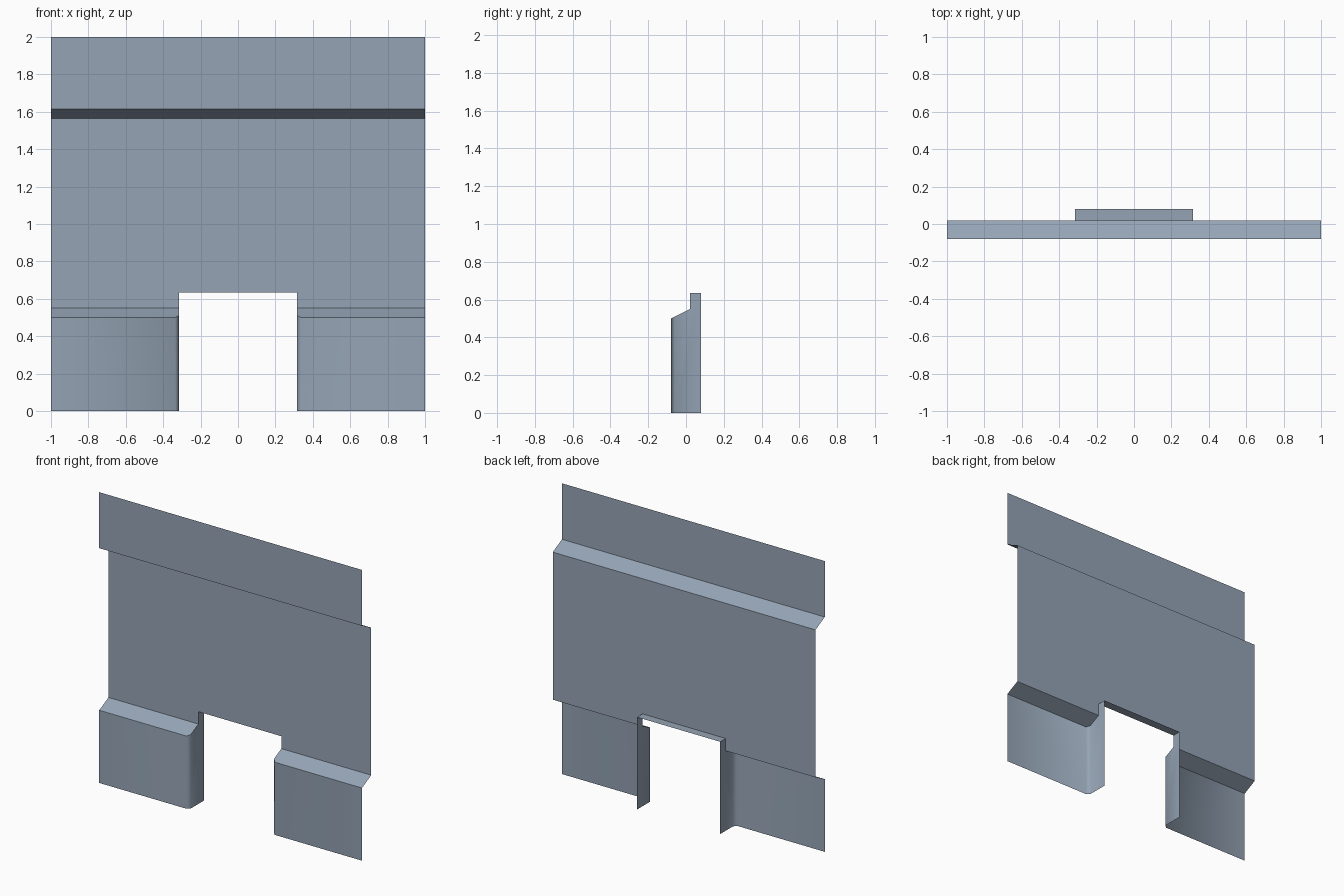
import bpy, bmesh, math

if "Cube" in bpy.data.objects:
    bpy.data.objects.remove(bpy.data.objects["Cube"])

IN, CH = 0.316, 0.02            # half width of the opening, corner chamfer
FRONT, MID, BACK = -0.08, 0.02, 0.08
TOP = 0.635                     # top of the opening

mat = bpy.data.materials.new("blue_grey")
mat.diffuse_color = (0.30, 0.37, 0.46, 1)
mat.use_nodes = True
mat.node_tree.nodes["Principled BSDF"].inputs["Base Color"].default_value = mat.diffuse_color

bm = bmesh.new()


def face(*pts):
    bm.faces.new([bm.verts.new(p) for p in pts])


def strip(x, lower, upper):
    """Front-facing band from x to the outer edge between two (y, z) rows."""
    (y0, z0), (y1, z1) = lower, upper
    face((x, y0, z0), (1, y0, z0), (1, y1, z1), (x, y1, z1))


# Right half: top band, sloped step, recessed middle panel
strip(0, (FRONT, 1.615), (FRONT, 2))
strip(0, (MID, 1.565), (FRONT, 1.615))
face((0, MID, TOP), (IN, MID, TOP), (1, MID, TOP), (1, MID, 1.565), (0, MID, 1.565))
strip(IN, (MID, 0.55), (MID, TOP))

# Sloped ledge with clipped corner
face((IN + CH, FRONT, 0.5), (1, FRONT, 0.5), (1, MID, 0.55),
     (IN, MID, 0.55), (IN, FRONT + CH, 0.51))

# Lower panel and its chamfer beside the opening
strip(IN + CH, (FRONT, 0), (FRONT, 0.5))
face((IN, FRONT + CH, 0), (IN + CH, FRONT, 0), (IN + CH, FRONT, 0.5), (IN, FRONT + CH, 0.51))

# Jamb and lintel of the opening
face((IN, BACK, 0), (IN, FRONT + CH, 0), (IN, FRONT + CH, 0.51),
     (IN, MID, 0.55), (IN, MID, TOP), (IN, BACK, TOP))
face((0, BACK, TOP), (IN, BACK, TOP), (IN, MID, TOP), (0, MID, TOP))

bmesh.ops.remove_doubles(bm, verts=bm.verts, dist=0.0005)
mesh = bpy.data.meshes.new("wall_panel")
bm.to_mesh(mesh)
bm.free()
mesh.materials.append(mat)

wall = bpy.data.objects.new("wall_panel", mesh)
bpy.context.collection.objects.link(wall)
bpy.context.view_layer.objects.active = wall
wall.select_set(True)
bpy.ops.object.shade_smooth_by_angle(angle=math.radians(50))

# Left half by mirroring
mirror = wall.modifiers.new("mirror", 'MIRROR')
mirror.use_axis[0] = True
